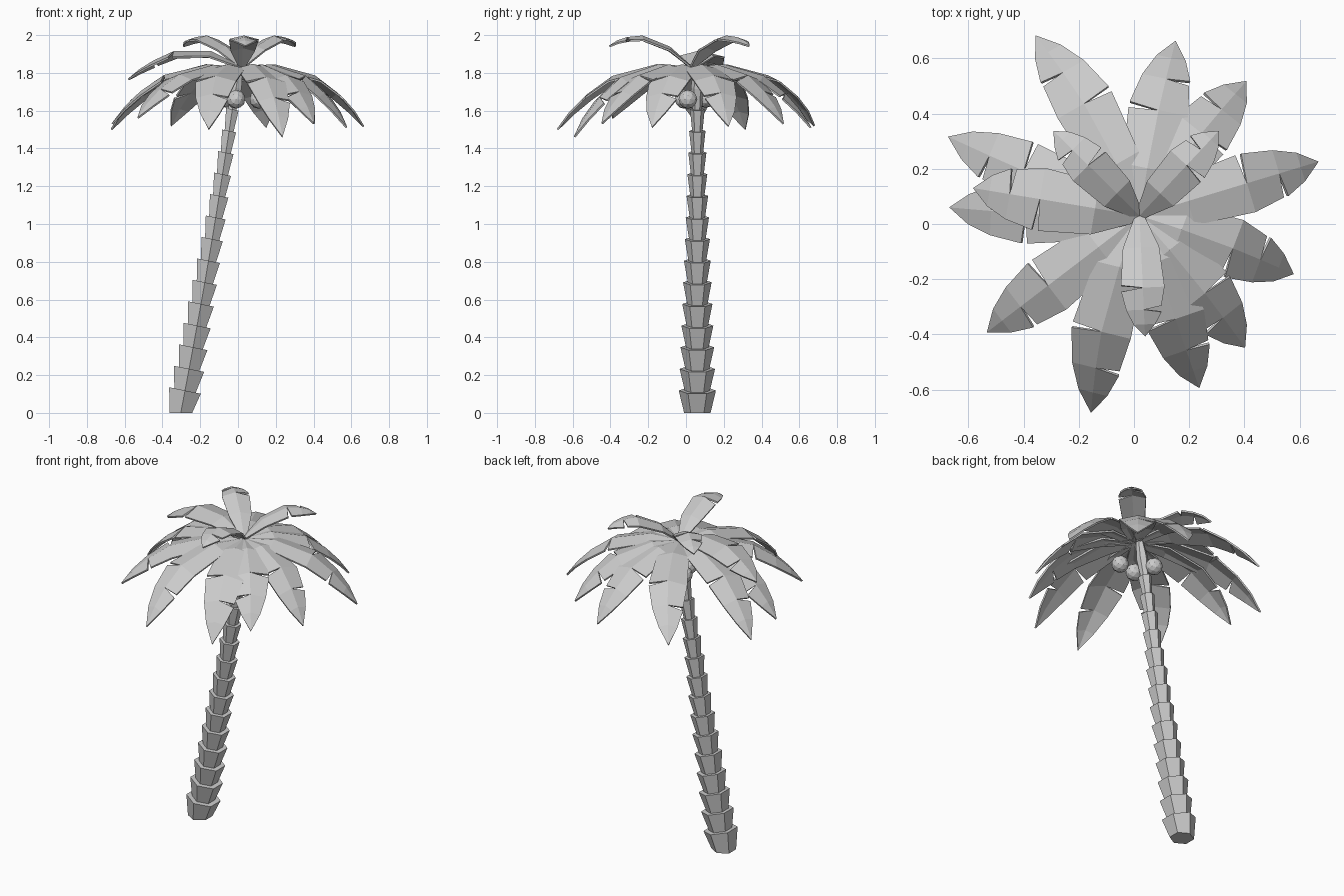
import bpy
import bmesh
from math import sin, cos, pi, radians
from mathutils import Vector

if "Cube" in bpy.data.objects:
    bpy.data.objects.remove(bpy.data.objects["Cube"])


def make_object(name, bm):
    bmesh.ops.recalc_face_normals(bm, faces=bm.faces[:])
    mesh = bpy.data.meshes.new(name)
    bm.to_mesh(mesh)
    bm.free()
    obj = bpy.data.objects.new(name, mesh)
    bpy.context.collection.objects.link(obj)
    return obj


# Trunk: leaning stack of flared six-sided segments
def ring(bm, z, radius, tilt):
    lean = -0.303 + 0.17 * z + 0.01 * sin(pi * min(z / 1.6, 1))
    centre = Vector((lean, 0.06, z))
    u = Vector((cos(tilt), 0, -sin(tilt)))
    v = Vector((0, 1, 0))
    return [bm.verts.new(centre + radius * (u * cos(a) + v * sin(a)))
            for a in [radians(30 + 60 * k) for k in range(6)]]


bm = bmesh.new()
step = 0.1145
rings = []
for i in range(15):
    z0, z1 = i * step, (i + 1) * step
    r_top = 0.103 - 0.04 * z1
    rings.append(ring(bm, z0 + (0.004 if i else 0), r_top * 0.71, 0.2 if i else 0))
    rings.append(ring(bm, z1 + 0.004, r_top, 0.2))
rings.append(ring(bm, 1.82, 0.022, 0.2))
for a, b in zip(rings, rings[1:]):
    for k in range(6):
        bm.faces.new((a[k], a[(k + 1) % 6], b[(k + 1) % 6], b[k]))
bm.faces.new(rings[0])
bm.faces.new(rings[-1])
make_object("trunk", bm)

# Coconuts under the crown
for n, pos in enumerate([(0.11, 0.01, 1.66), (-0.06, 0.105, 1.665), (-0.01, -0.01, 1.66)]):
    bpy.ops.mesh.primitive_ico_sphere_add(subdivisions=2, radius=0.05, location=pos)
    bpy.context.object.name = f"coconut_{n + 1}"


# Frond: folded blade along an arched rib, with a notch cut into each side
STATIONS = [0, 0.27, 0.6, 0.78, 0.9, 1]
WIDTHS = [0.02, 0.09, 0.108, 0.087, 0.053, 0]


def frond(name, tip, heights, width_scale, notches, bend=0.0):
    root = Vector((0.02, 0.03, 0))
    span = Vector((tip[0], tip[1], 0)) - root
    side = Vector((0, 0, 1)).cross(span.normalized())
    spine = [root + span * t + side * bend * sin(pi * t) + Vector((0, 0, z))
             for t, z in zip(STATIONS, heights)]
    last = len(spine) - 1
    bm = bmesh.new()
    rib = [bm.verts.new(p) for p in spine]
    for s, notch in zip((1, -1), notches):
        edge = []
        for i in range(last):
            w = WIDTHS[i] * width_scale
            p = spine[i] + side * s * w - Vector((0, 0, 0.26 * w))
            if i == notch:
                gap = (spine[i + 1] - spine[i - 1]).normalized() * 0.011
                edge.append((bm.verts.new(p - gap), bm.verts.new(p + gap)))
            else:
                v = bm.verts.new(p)
                edge.append((v, v))
        for i in range(last):
            loop = [rib[i], rib[i + 1], edge[i][1]]
            if i < last - 1:
                loop.insert(2, edge[i + 1][0])
            bm.faces.new(loop if s < 0 else loop[::-1])
    obj = make_object(name, bm)
    mod = obj.modifiers.new("thickness", 'SOLIDIFY')
    mod.thickness = 0.01
    mod.offset = 0


# Lower tier: long drooping fronds (tip x, y, z, sideways bend)
lower = [(-0.355, 0.68, 1.52, -0.03), (0.15, 0.66, 1.51, 0.01), (0.405, 0.515, 1.53, 0.01),
         (0.665, 0.225, 1.515, 0), (0.575, -0.18, 1.51, 0.01), (0.40, -0.445, 1.53, 0.01),
         (0.235, -0.59, 1.46, 0), (-0.155, -0.68, 1.50, -0.035), (-0.53, -0.39, 1.56, 0),
         (-0.665, 0.06, 1.53, 0.01), (-0.67, 0.315, 1.50, 0.01)]
for n, (x, y, z, bend) in enumerate(lower):
    drop = 1.825 - z
    heights = [1.825 - drop * g for g in (0, -0.05, 0.14, 0.43, 0.7, 1)]
    frond(f"lower_frond_{n + 1}", (x, y), heights, 1.0,
          (2, 3) if n in (1, 3, 5, 9) else (3, 2), bend)

# Middle frond: arches higher
frond("middle_frond", (-0.58, 0.13), [1.83, 1.91, 1.91, 1.86, 1.815, 1.765], 1.05, (2, 3))

# Upper tier: short rising fronds
for n, tip in enumerate([(-0.29, 0.335), (0.305, 0.335), (0.04, -0.405)]):
    frond(f"upper_frond_{n + 1}", tip, [1.83, 1.935, 1.993, 1.985, 1.968, 1.94], 0.72, (3, 2))
